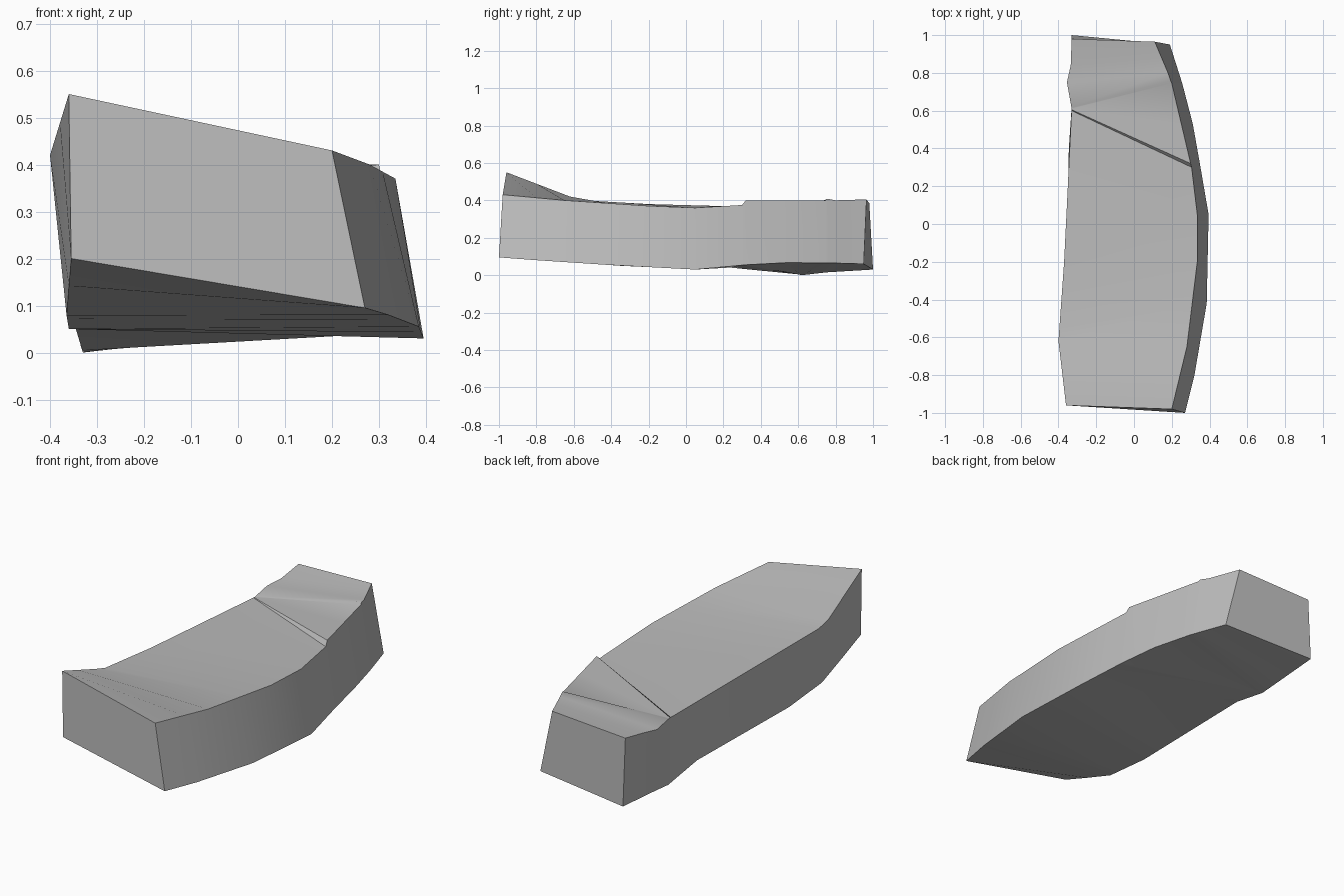
import bpy
import bmesh
from math import radians

cube = bpy.data.objects.get("Cube")
if cube:
    bpy.data.objects.remove(cube, do_unlink=True)

# One plain stone colour
stone = bpy.data.materials.new("grey stone")
stone.use_nodes = True
colour = (0.5, 0.5, 0.5, 1)
stone.diffuse_color = colour
stone.node_tree.nodes["Principled BSDF"].inputs["Base Color"].default_value = colour

# The four long edges of the slab, as (y, x, z) points from front to back
top_left = [(-.96, -.36, .55), (-.62, -.4, .42), (-.55, -.395, .4), (-.2, -.37, .38),
            (.61, -.33, .35), (.75, -.355, .35), (.84, -.335, .36), (.98, -.33, .385)]
top_right = [(-.98, .2, .43), (-.65, .28, .4), (-.2, .335, .37), (.05, .335, .36),
             (.3, .305, .375), (.32, .3, .4), (.745, .2, .4), (.757, .195, .408),
             (.8, .18, .4), (.965, .11, .405)]
bottom_right = [(-1, .27, .095), (-.8, .32, .08), (-.42, .385, .055), (.05, .395, .03),
                (.37, .34, .06), (.62, .295, .07), (.95, .19, .06)]
bottom_left = [(-.96, -.355, .2), (-.63, -.365, .08), (-.35, -.36, .05),
               (.4, -.345, .05), (.62, -.33, .0), (.75, -.335, .015), (1, -.33, .03)]

# Cross-cuts as (left y, right y); the fanned cuts form the cracked wedge on top
cuts = [(-1, -1), (-.8, -.8), (-.62, -.65), (-.55, -.42), (-.35, -.2), (-.2, .05),
        (.4, .2), (.6, .3), (.605, .32), (.61, .53), (.615, .745), (.62, .757),
        (.75, .8), (.84, .88), (1, 1)]


def point_on(edge, y):
    """Point on an edge line at depth y, held at the ends."""
    if y <= edge[0][0]:
        py, px, pz = edge[0]
        return px, py, pz
    for a, b in zip(edge, edge[1:]):
        if y <= b[0]:
            t = (y - a[0]) / (b[0] - a[0])
            py, px, pz = (p + (q - p) * t for p, q in zip(a, b))
            return px, py, pz
    py, px, pz = edge[-1]
    return px, py, pz


# Skin the cross-cuts into one closed curved slab
bm = bmesh.new()
rings = []
for left, right in cuts:
    corners = [(top_left, left), (top_right, right), (bottom_right, right), (bottom_left, left)]
    rings.append([bm.verts.new(point_on(edge, y)) for edge, y in corners])
for a, b in zip(rings, rings[1:]):
    for i in range(len(a)):
        j = (i + 1) % len(a)
        bm.faces.new((a[i], a[j], b[j], b[i]))
bm.faces.new(rings[0])
bm.faces.new(rings[-1])
bmesh.ops.recalc_face_normals(bm, faces=bm.faces)

mesh = bpy.data.meshes.new("curved_stone_slab")
bm.to_mesh(mesh)
bm.free()
mesh.materials.append(stone)
slab = bpy.data.objects.new("curved_stone_slab", mesh)
bpy.context.collection.objects.link(slab)

# Soft faces, crisp corners
bpy.context.view_layer.objects.active = slab
slab.select_set(True)
bpy.ops.object.shade_smooth_by_angle(angle=radians(30))
